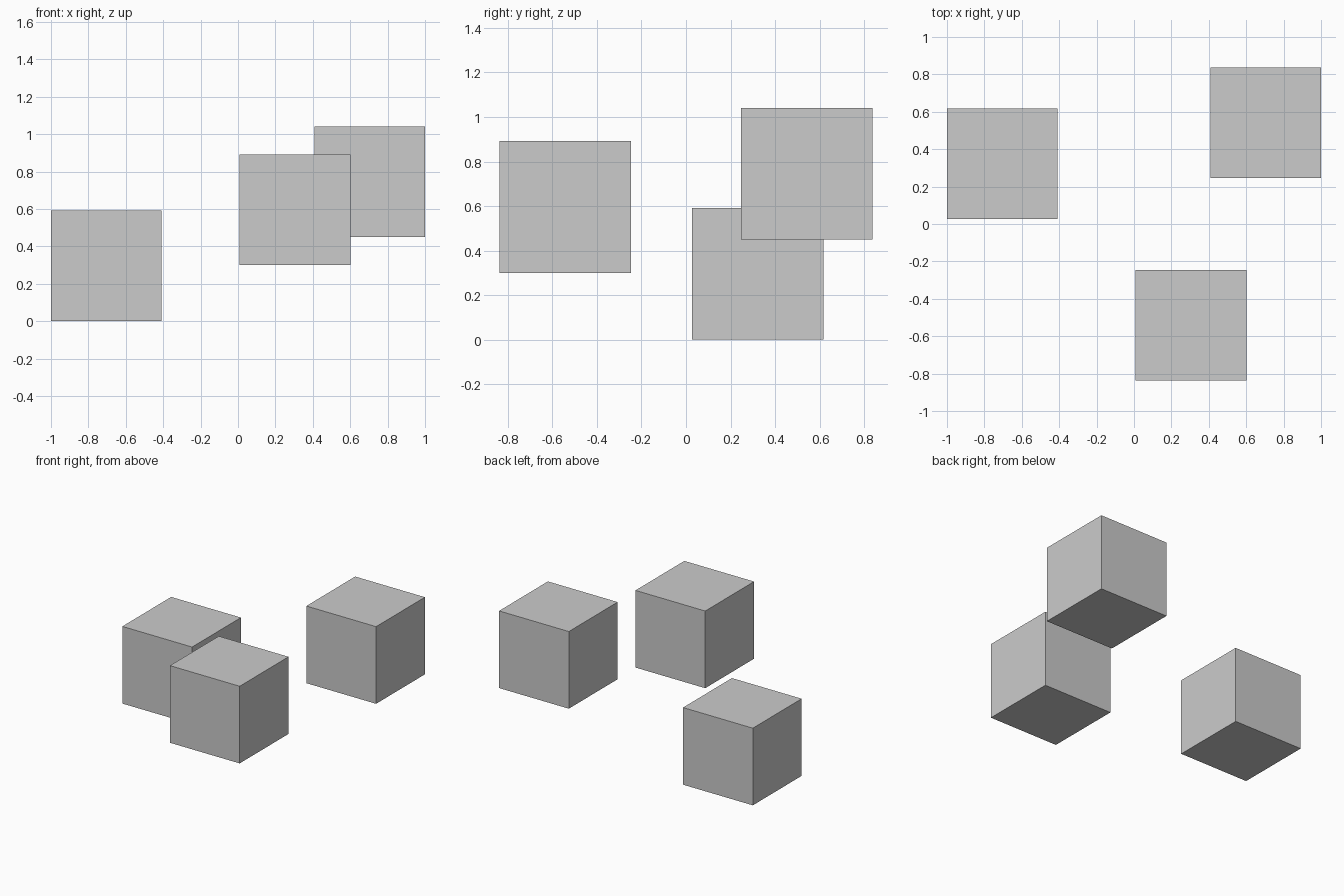
import bpy

if "Cube" in bpy.data.objects:
    bpy.data.objects.remove(bpy.data.objects["Cube"])

SIZE = 0.592


def cube(name, centre):
    bpy.ops.mesh.primitive_cube_add(size=SIZE, location=centre)
    bpy.context.object.name = name


# Three equal cubes, floating at different heights
cube("left_cube", (-0.704, 0.322, SIZE / 2))
cube("front_cube", (0.305, -0.542, 0.595))
cube("back_right_cube", (0.704, 0.542, 0.745))
